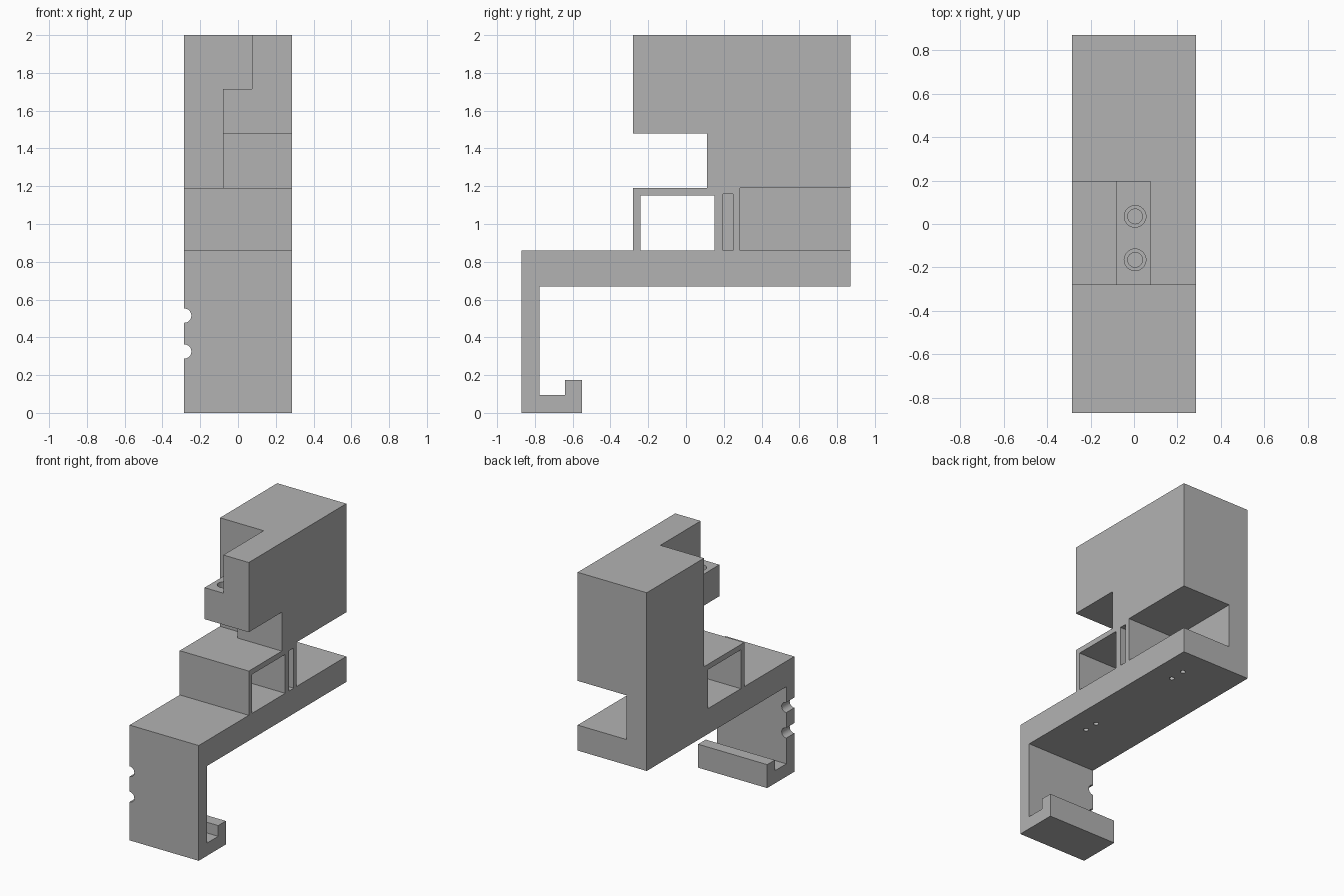
import bpy, bmesh
from mathutils import Matrix, Vector

old = bpy.data.objects.get("Cube")
if old:
    bpy.data.objects.remove(old, do_unlink=True)

grey = bpy.data.materials.new("plain grey")
grey.use_nodes = True
COLOUR = (0.45, 0.45, 0.45, 1)
grey.diffuse_color = COLOUR
grey.node_tree.nodes["Principled BSDF"].inputs["Base Color"].default_value = COLOUR

W = 0.285            # half width
BACK = 0.87          # half depth
DECK = 0.86          # top of the base plate
SHELF = 1.19         # top of the frame
STEP = 0.195         # front of the tall block
INNER = -0.12        # inner side of the side wall


def finish(name, bm):
    bmesh.ops.recalc_face_normals(bm, faces=bm.faces)
    mesh = bpy.data.meshes.new(name)
    bm.to_mesh(mesh)
    bm.free()
    mesh.materials.append(grey)
    obj = bpy.data.objects.new(name, mesh)
    bpy.context.collection.objects.link(obj)
    return obj


def extrude(name, points, axis, start, end):
    """Extrude a profile (y, z) along x, or (x, z) along y."""
    bm = bmesh.new()
    place = (lambda p: (start, *p)) if axis == "x" else (lambda p: (p[0], start, p[1]))
    face = bm.faces.new([bm.verts.new(place(p)) for p in points])
    new = bmesh.ops.extrude_face_region(bm, geom=[face])["geom"]
    shift = Vector((end - start, 0, 0) if axis == "x" else (0, end - start, 0))
    bmesh.ops.translate(bm, vec=shift, verts=[v for v in new if isinstance(v, bmesh.types.BMVert)])
    return finish(name, bm)


def box(name, x, y, z):
    return extrude(name, [(y[0], z[0]), (y[1], z[0]), (y[1], z[1]), (y[0], z[1])], "x", *x)


def drill(obj, centre, radius, depth, axis="z"):
    """Cut a round hole, then remove the cutter."""
    bm = bmesh.new()
    turn = Matrix.Rotation(1.5707963, 4, "X") if axis == "y" else Matrix()
    bmesh.ops.create_cone(bm, cap_ends=True, segments=32, radius1=radius, radius2=radius,
                          depth=depth, matrix=Matrix.Translation(centre) @ turn)
    cutter = finish("hole_cutter", bm)
    cutter.hide_render = True
    mod = obj.modifiers.new("hole", "BOOLEAN")
    mod.operation, mod.solver, mod.object = "DIFFERENCE", "EXACT", cutter
    bpy.context.view_layer.update()
    cut = bpy.data.meshes.new_from_object(obj.evaluated_get(bpy.context.evaluated_depsgraph_get()))
    obj.modifiers.clear()
    obj.data = cut
    bpy.data.objects.remove(cutter, do_unlink=True)


# Base plate, front leg and hooked foot in one profile
bracket = extrude("hooked_bracket", [
    (-BACK, 0), (-0.55, 0), (-0.55, 0.175), (-0.64, 0.175), (-0.64, 0.095), (-0.775, 0.095),
    (-0.775, 0.67), (BACK, 0.67), (BACK, DECK), (-BACK, DECK)], "x", -W, W)

# Cable notches on the leg edge, pilot holes under the plate
for z in (0.325, 0.515):
    drill(bracket, (-W, -0.82, z), 0.038, 0.3, "y")
for y in (-0.377, -0.27, 0.536, 0.654):
    drill(bracket, (0.112, y, 0.67), 0.018, 0.2)

# Open frame on the plate
extrude("open_frame", [
    (-0.28, DECK), (-0.24, DECK), (-0.24, 1.15), (0.15, 1.15),
    (0.15, DECK), (STEP, DECK), (STEP, SHELF), (-0.28, SHELF)], "x", -W, W)

# Narrow slot beside the frame
extrude("slot_wall", [
    (0.25, DECK), (0.285, DECK), (0.285, SHELF), (STEP, SHELF),
    (STEP, 1.16), (0.25, 1.16)], "x", INNER, W)

# Tall block with its side wall
extrude("tall_block", [
    (-W, DECK), (INNER, DECK), (INNER, SHELF), (W, SHELF), (W, 2), (-W, 2)],
    "y", 0.285, BACK)
box("block_front", (-W, W), (STEP, 0.285), (SHELF, 2))
box("side_wall_front", (-W, INNER), (STEP, 0.285), (DECK, SHELF))

# Neck and overhanging stepped arm
box("neck", (-0.08, W), (0.11, STEP), (SHELF, 1.48))
arm = extrude("stepped_arm", [
    (-0.08, 1.48), (W, 1.48), (W, 2), (0.075, 2), (0.075, 1.715), (-0.08, 1.715)],
    "y", -0.28, STEP)

# Counterbored screw holes through the ledge
for y in (0.035, -0.165):
    drill(arm, (0.005, y, 1.6), 0.034, 0.5)
    drill(arm, (0.005, y, 1.715), 0.05, 0.12)
